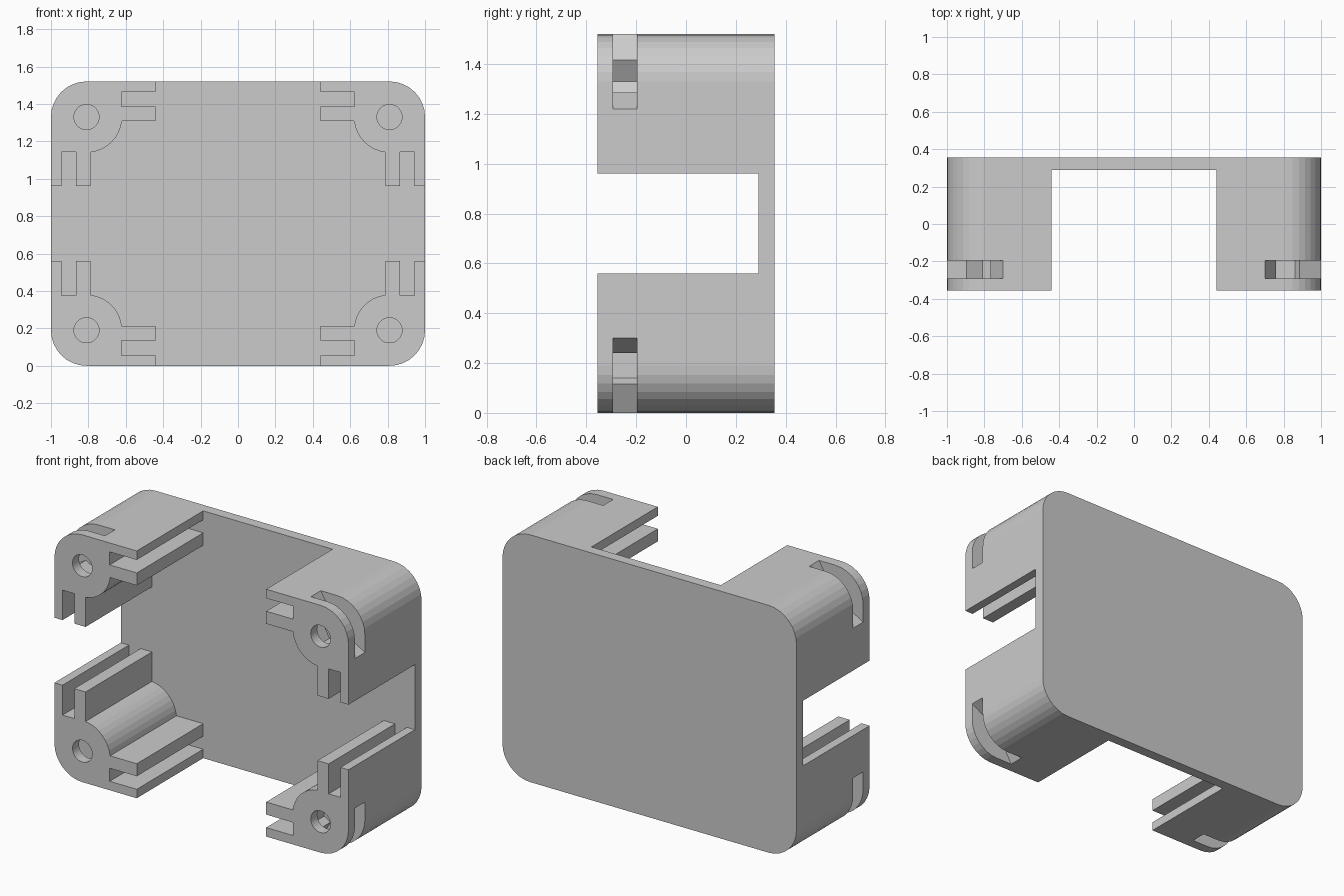
import bpy, bmesh, math

if "Cube" in bpy.data.objects:
    bpy.data.objects.remove(bpy.data.objects["Cube"])

FRONT, FLOOR, BACK = -0.355, 0.29, 0.355   # depth positions along y
CX, CZ, R, H = 0.81, 0.57, 0.19, 1.52      # boss centres, corner radius, height
SEG = 8                                    # facets per quarter circle


def arc(r, a0, a1, n):
    return [(r * math.cos(math.radians(a0 + (a1 - a0) * i / n)),
             r * math.sin(math.radians(a0 + (a1 - a0) * i / n))) for i in range(n + 1)]


def turn(pts, k):
    for _ in range(k):
        pts = [(-v, u) for u, v in pts]
    return pts


def prism(name, pts, y0, y1):
    """Extrude an x-z outline between two depths."""
    bm = bmesh.new()
    face = bm.faces.new([bm.verts.new((x, y0, z)) for x, z in pts])
    ext = bmesh.ops.extrude_face_region(bm, geom=[face])
    for v in ext["geom"]:
        if isinstance(v, bmesh.types.BMVert):
            v.co.y = y1
    bmesh.ops.recalc_face_normals(bm, faces=bm.faces)
    me = bpy.data.meshes.new(name)
    bm.to_mesh(me)
    bm.free()
    ob = bpy.data.objects.new(name, me)
    bpy.context.collection.objects.link(ob)
    return ob


def combine(target, tool, op):
    mod = target.modifiers.new(op.lower(), 'BOOLEAN')
    mod.operation, mod.solver, mod.object = op, 'EXACT', tool
    bpy.context.view_layer.objects.active = target
    bpy.ops.object.modifier_apply(modifier=mod.name)
    bpy.data.objects.remove(tool)


corners = [(CX, H / 2 + CZ), (-CX, H / 2 + CZ), (-CX, H / 2 - CZ), (CX, H / 2 - CZ)]

# Rounded back plate
outline = []
for k, (x, z) in enumerate(corners):
    outline += [(x + u, z + v) for u, v in turn(arc(R, 0, 90, SEG), k)]
case = prism("case_body", outline, FLOOR, BACK)

# Corner post outline: round outside, panel slots at both ends, round screw boss inside
END, OUT, IN, LIP, STOP = -0.37, 0.135, 0.055, -0.022, -0.186
a = math.degrees(math.asin(-LIP / R))
post = arc(R, 0, 90, SEG)
post += [(END, R), (END, OUT), (STOP, OUT), (STOP, IN), (END, IN), (END, LIP)]
post += arc(R, 180 + a, 270 - a, SEG)
post += [(LIP, END), (IN, END), (IN, STOP), (OUT, STOP), (OUT, END), (R, END)]

# Nut trap: hexagonal seat with a flared opening to the outside corner
NUT = 0.1
trap = arc(NUT, 120, 300, 3) + arc(NUT * math.cos(math.pi / 6), -30, -30, 1)[:1] + arc(0.5, -30, 120, 2)

hole = arc(0.067, 0, 360, 32)[:-1]

for k, (x, z) in enumerate(corners):
    def place(pts):
        return [(x + u, z + v) for u, v in turn(pts, k)]
    p = prism("corner_post", place(post), FRONT, FLOOR)
    combine(p, prism("nut_trap", place(trap), -0.292, -0.196), 'DIFFERENCE')
    combine(p, prism("screw_hole", place(hole), FRONT - 0.1, 0.25), 'DIFFERENCE')
    combine(case, p, 'UNION')
